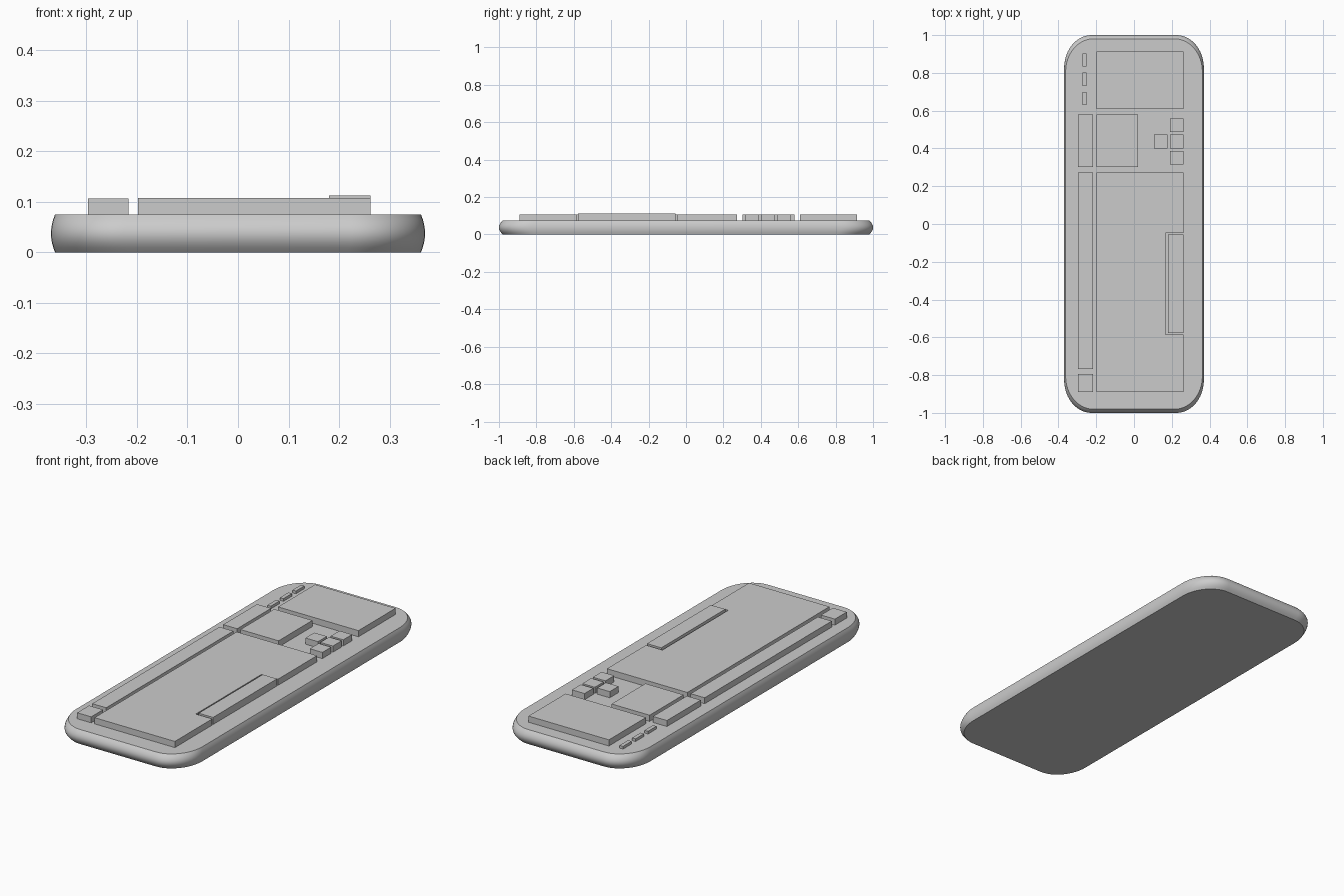
import bpy, bmesh, math

if "Cube" in bpy.data.objects:
    bpy.data.objects.remove(bpy.data.objects["Cube"])

TOP = 0.075


def new_object(name, bm):
    bmesh.ops.recalc_face_normals(bm, faces=bm.faces)
    mesh = bpy.data.meshes.new(name)
    bm.to_mesh(mesh)
    bm.free()
    obj = bpy.data.objects.new(name, mesh)
    bpy.context.collection.objects.link(obj)
    return obj


def prism(name, points, z0, z1):
    bm = bmesh.new()
    face = bm.faces.new([bm.verts.new((x, y, z0)) for x, y in points])
    ext = bmesh.ops.extrude_face_region(bm, geom=[face])
    for v in ext["geom"]:
        if isinstance(v, bmesh.types.BMVert):
            v.co.z = z1
    return new_object(name, bm)


def key_block(name, x0, x1, y0, y1, z1=0.107):
    return prism(name, [(x0, y0), (x1, y0), (x1, y1), (x0, y1)], TOP, z1)


def rounded_outline(hx, hy, rx, ry, steps=12):
    pts = []
    for k, (sx, sy) in enumerate([(1, 1), (-1, 1), (-1, -1), (1, -1)]):
        for i in range(steps + 1):
            a = math.pi / 2 * (k + i / steps)
            pts.append((sx * (hx - rx) + rx * math.cos(a),
                        sy * (hy - ry) + ry * math.sin(a)))
    return pts


# Case: rounded slab with bulging side walls
bm = bmesh.new()
rings = []
LEVELS = 8
for i in range(LEVELS + 1):
    t = 2 * i / LEVELS - 1
    inset = t * t
    outline = rounded_outline(0.37 - 0.008 * inset, 1.0 - 0.02 * inset, 0.145, 0.175)
    rings.append([bm.verts.new((x, y, TOP * i / LEVELS)) for x, y in outline])
for low, high in zip(rings, rings[1:]):
    n = len(low)
    for j in range(n):
        bm.faces.new((low[j], low[(j + 1) % n], high[(j + 1) % n], high[j]))
bm.faces.new(rings[0])
bm.faces.new(rings[-1])
case = new_object("keyboard_case", bm)
bpy.context.view_layer.objects.active = case
case.select_set(True)
bpy.ops.object.shade_smooth_by_angle(angle=math.radians(35))

# Main key block with a notch for the enter key
prism("main_key_block", [(-0.198, -0.89), (0.262, -0.89), (0.262, -0.585),
                         (0.168, -0.585), (0.168, -0.047), (0.262, -0.047),
                         (0.262, 0.272), (-0.198, 0.272)], TOP, 0.107)
key_block("tall_key", 0.18, 0.262, -0.578, -0.055, 0.112)

# Number pad and navigation blocks
key_block("number_pad", -0.198, 0.262, 0.61, 0.913)
key_block("navigation_block", -0.198, 0.02, 0.303, 0.58)

# Function row
for name, y0, y1 in [("escape_key", -0.89, -0.793),
                     ("function_row", -0.767, 0.272),
                     ("system_keys", 0.303, 0.58)]:
    key_block(name, -0.297, -0.217, y0, y1, 0.106)

# Arrow keys
for i, (x, y) in enumerate([(0.19, 0.315), (0.19, 0.401), (0.19, 0.486), (0.105, 0.401)]):
    key_block(f"arrow_key_{i + 1}", x, x + 0.072, y, y + 0.072)

# Indicator lights
for i, y in enumerate([0.629, 0.731, 0.833]):
    key_block(f"indicator_light_{i + 1}", -0.272, -0.252, y, y + 0.07, 0.089)
